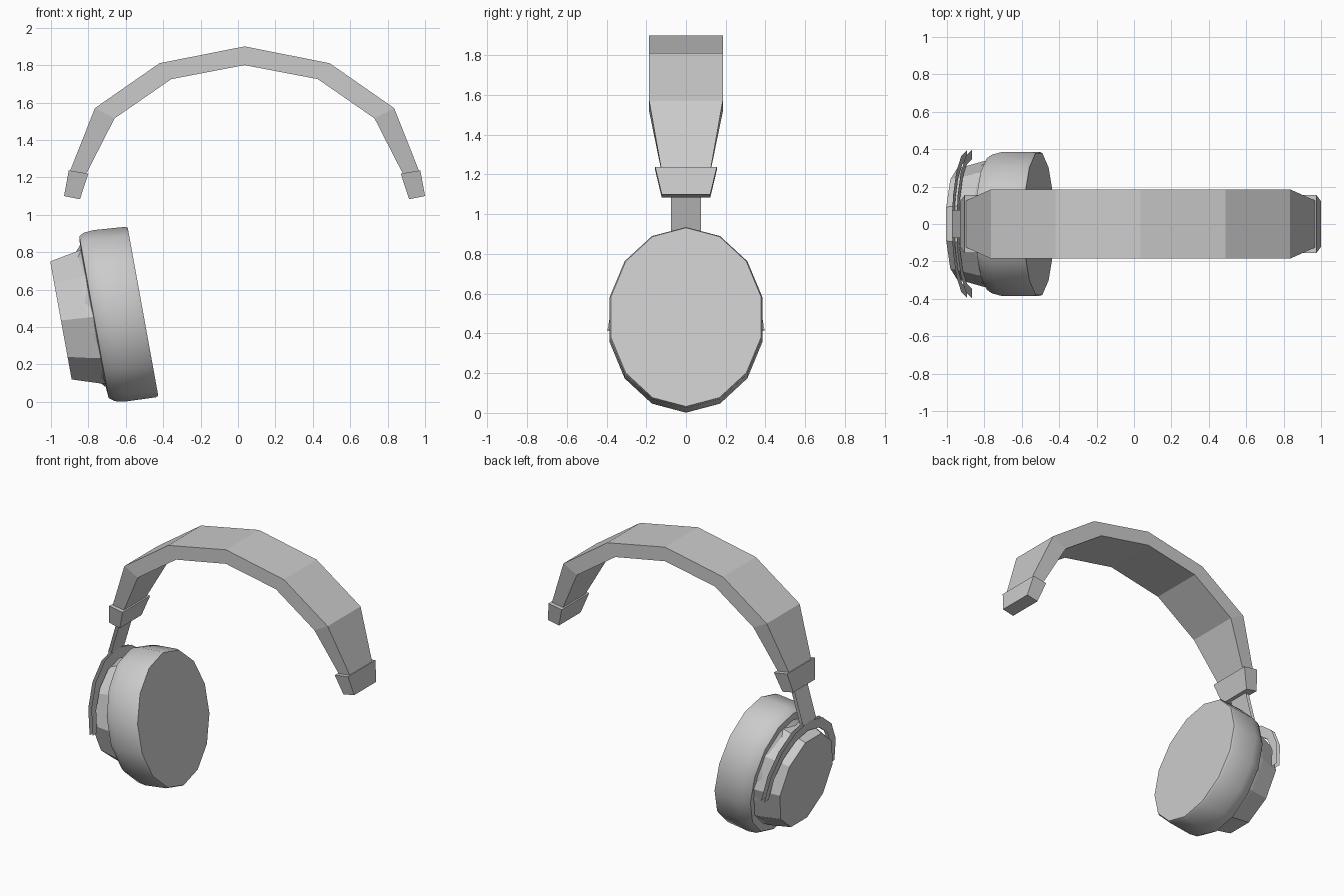
import bpy
from math import sin, cos, pi, radians
from mathutils import Vector

if "Cube" in bpy.data.objects:
    bpy.data.objects.remove(bpy.data.objects["Cube"])

TILT = radians(10.3)
CENTRE = Vector((-0.508, 0, 0.482))              # middle of the ear pad face
OUT = Vector((-cos(TILT), 0, -sin(TILT)))        # cup axis, away from the head
UP = Vector((-sin(TILT), 0, cos(TILT)))
MID = 0.035                                      # mirror line of the headband


def cup_point(s, y, t):
    return CENTRE + OUT * s + UP * t + Vector((0, y, 0))


def make(name, verts, faces, smooth=None):
    mesh = bpy.data.meshes.new(name)
    mesh.from_pydata([tuple(v) for v in verts], [], faces)
    mesh.update()
    ob = bpy.data.objects.new(name, mesh)
    bpy.context.collection.objects.link(ob)
    bpy.ops.object.select_all(action='DESELECT')
    ob.select_set(True)
    bpy.context.view_layer.objects.active = ob
    bpy.ops.object.mode_set(mode='EDIT')
    bpy.ops.mesh.select_all(action='SELECT')
    bpy.ops.mesh.normals_make_consistent(inside=False)
    bpy.ops.object.mode_set(mode='OBJECT')
    if smooth:
        bpy.ops.object.shade_smooth_by_angle(angle=radians(smooth))
    return ob


def loft(name, rings, smooth=None):
    """Skin a list of equal-length vertex rings and cap both ends."""
    n = len(rings[0])
    faces = [(i * n + j, i * n + (j + 1) % n, (i + 1) * n + (j + 1) % n, (i + 1) * n + j)
             for i in range(len(rings) - 1) for j in range(n)]
    faces += [tuple(range(n)), tuple(range((len(rings) - 1) * n, len(rings) * n))]
    return make(name, [v for r in rings for v in r], faces, smooth)


def ellipse(n, phase, s, rt, ry, tc):
    return [cup_point(s, ry * sin(a), tc + rt * cos(a))
            for a in (2 * pi * (i + phase) / n for i in range(n))]


def section(outer, inner, wo, wi):
    (xo, zo), (xi, zi) = outer, inner
    return [(xo, -wo, zo), (xo, wo, zo), (xi, wi, zi), (xi, -wi, zi)]


# Headband: half profile (offset from mirror line, height) with half widths
half = [((0, 1.90), (0, 1.80), 0.185),
        ((0.455, 1.81), (0.392, 1.725), 0.185),
        ((0.80, 1.57), (0.695, 1.515), 0.185),
        ((0.934, 1.232), (0.845, 1.222), 0.125)]
stations = [(-1, h) for h in reversed(half[1:])] + [(1, h) for h in half]
loft("headband", [section((MID + k * o[0], o[1]), (MID + k * i[0], i[1]), w, w)
                  for k, (o, i, w) in stations])

# End caps of the headband
for side, k in (("left", -1), ("right", 1)):
    loft("band_end_" + side,
         [section((MID + k * 0.94, 1.237), (MID + k * 0.835, 1.22), 0.155, 0.155),
          section((MID + k * 0.965, 1.10), (MID + k * 0.88, 1.083), 0.122, 0.122)])

# Ear pad: soft 14-sided drum (depth, tall radius, wide radius, lift)
pad = [(0.012, 0.45, 0.38, 0), (0, 0.457, 0.388, 0), (0.015, 0.463, 0.395, 0),
       (0.18, 0.466, 0.395, 0.01), (0.235, 0.458, 0.38, 0.014), (0.263, 0.44, 0.36, 0.018),
       (0.268, 0.385, 0.335, 0.024), (0.30, 0.35, 0.32, 0.024)]
loft("ear_pad", [ellipse(14, 0, s, rt, ry, tc) for s, rt, ry, tc in pad[1:]], 35)

# Outer housing: 10-sided tapered cap
shell = [(0.25, 0.385, 0.345, 0.02), (0.30, 0.375, 0.335, 0.022), (0.44, 0.337, 0.295, 0.032)]
loft("cup_housing", [ellipse(10, 0.5, s, rt, ry, tc) for s, rt, ry, tc in shell])

# Yoke and stem: paired thin sheets, flat half ring bent up into the band end
SEG = 8
for side, s, dx in (("outer", 0.39, -0.012), ("inner", 0.365, 0.012)):
    verts = []
    for i in range(SEG + 1):
        a = -pi / 2 + pi * i / SEG
        verts += [cup_point(s, 0.395 * sin(a), 0.46 * cos(a)),
                  cup_point(s, 0.345 * sin(a), 0.385 * cos(a))]
    make("yoke_" + side, verts, [(2 * i, 2 * i + 2, 2 * i + 3, 2 * i + 1) for i in range(SEG)])
    low = cup_point(s, 0, 0.45)
    make("stem_" + side,
         [(low.x, -0.075, low.z), (low.x, 0.075, low.z),
          (-0.888 + dx, 0.075, 1.10), (-0.888 + dx, -0.075, 1.10)], [(0, 1, 2, 3)])
